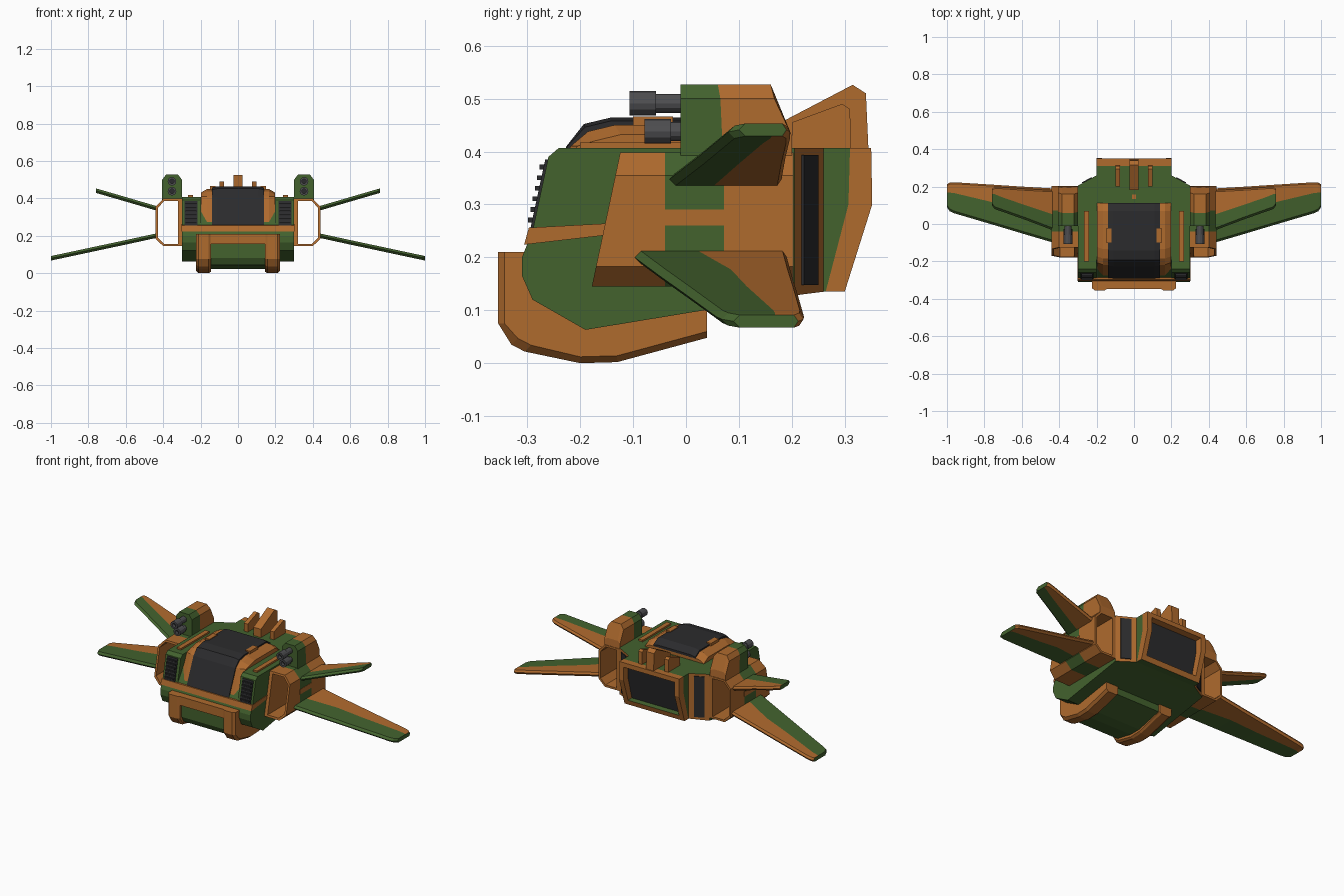
import bpy, bmesh, math

if "Cube" in bpy.data.objects:
    bpy.data.objects.remove(bpy.data.objects["Cube"])

def material(name, c):
    m = bpy.data.materials.new(name)
    m.diffuse_color = (*c, 1)
    m.use_nodes = True
    m.node_tree.nodes["Principled BSDF"].inputs["Base Color"].default_value = m.diffuse_color
    return m

GREEN, ORANGE, DARK, GUN = range(4)
MATS = [material("camo green", (.056, .122, .027)), material("camo orange", (.43, .145, .027)),
        material("dark glass", (.024, .024, .026)), material("gun metal", (.075, .075, .08))]

def loft(name, secs, colour, closed=False, caps=(GREEN, GREEN), rule=None):
    """Skin equal-length point sections; colour is an index or f(span, edge)."""
    bm = bmesh.new()
    rows = [[bm.verts.new(p) for p in s] for s in secs]
    n, k = len(secs[0]), len(secs)
    for i in range(k if closed else k - 1):
        a, b = rows[i], rows[(i + 1) % k]
        for j in range(n):
            f = bm.faces.new((a[j], a[(j + 1) % n], b[(j + 1) % n], b[j]))
            f.material_index = colour(i, j) if callable(colour) else colour
    if not closed:
        for r, c in ((rows[0], caps[0]), (rows[-1], caps[1])):
            bm.faces.new(r).material_index = c
    bmesh.ops.recalc_face_normals(bm, faces=bm.faces)
    if rule:
        bm.normal_update()
        for f in bm.faces:
            c = rule(f)
            if c is not None:
                f.material_index = c
    me = bpy.data.meshes.new(name)
    bm.to_mesh(me)
    bm.free()
    for m in MATS:
        me.materials.append(m)
    o = bpy.data.objects.new(name, me)
    bpy.context.collection.objects.link(o)
    return o

def prism(name, prof, x0, x1, c):
    """Extrude a (y, z) side profile between two x values."""
    return loft(name, [[(x, y, z) for y, z in prof] for x in (x0, x1)], c, caps=(c, c))

def box(name, x0, x1, y0, y1, z0, z1, c):
    return prism(name, [(y0, z0), (y1, z0), (y1, z1), (y0, z1)], x0, x1, c)

# Hull: low centre between two full-height cheeks
belly = [(-.29, .25), (-.31, .2), (-.31, .165), (-.29, .12), (-.19, .063), (.205, .128), (.205, .407)]
prism("centre_hull", belly + [(-.19, .407)], -.2, .2, GREEN)
for s in (-1, 1):
    prism("cheek", belly + [(-.24, .407), (-.26, .39)], s * .2, s * .3, GREEN)
prism("belt", [(-.306, .224), (-.297, .256), (-.15, .264), (-.15, .242)], -.303, .303, ORANGE)

# Tail with angled shoulders and recessed dark rear panel
def tail_section(w, zb, zt, yb, ym, yt):
    return [(-w, yb, zb), (w, yb, zb), (w, ym, .3), (w, yt, zt), (-w, yt, zt), (-w, ym, .3)]

tail = [tail_section(.3, .128, .407, .205, .205, .205),
        tail_section(.2, .135, .407, .26, .26, .26),
        tail_section(.2, .135, .407, .264, .307, .31),
        tail_section(.2, .135, .407, .3, .352, .35),
        tail_section(.17, .165, .38, .309, .352, .3505),
        tail_section(.165, .17, .375, .28, .315, .315)]
loft("tail", tail, lambda i, j: GREEN if i == 1 else ORANGE, caps=(GREEN, DARK),
     rule=lambda f: GREEN if abs(f.normal.z) > .9 and f.calc_center_median().y < .3 else None)

# Canopy: orange frame stepped in towards the dark glass
def canopy_section(x, h, y0):
    return [(x, y, z) for y, z in [(-.285 + y0, .25), (-.218 + y0, .41), (-.185 + y0, h - .012),
                                   (-.135 + y0, h), (.07, h), (.112, h - .025), (.112, .39), (-.18, .25)]]
loft("canopy_frame", [canopy_section(*a) for a in
     ((-.197, .432, .012), (-.165, .45, 0), (.165, .45, 0), (.197, .432, .012))], ORANGE, caps=(ORANGE, ORANGE))
loft("canopy_glass", [canopy_section(*a) for a in
     ((-.14, .458, -.006), (-.11, .464, -.008), (.11, .464, -.008), (.14, .458, -.006))], DARK, caps=(DARK, DARK))

# Keel drum with orange skids and crossbar
prism("keel_drum", [(-.33, .17), (-.33, .08), (-.31, .045), (-.2, .022), (-.13, .022), (.03, .06),
                    (.03, .11), (-.28, .17)], -.15, .15, GREEN)
box("keel_crossbar", -.15, .15, -.348, -.29, .157, .21, ORANGE)
skid = [(-.355, .21), (-.355, .075), (-.33, .035), (-.305, .022), (-.2, 0), (-.13, .002),
        (.04, .048), (.04, .11), (-.19, .11), (-.28, .21)]

def skid_section(x, d):
    return [(x, y + (d if y < -.3 else 0), z + (d if z < .05 else 0)) for y, z in skid]

# Tail fins
prism("centre_fin", [(.183, .40), (.183, .457), (.315, .526), (.34, .51), (.345, .40)], -.025, .025, ORANGE)
box("deck_stud", -.012, .012, .133, .157, .40, .414, ORANGE)

# Wing section chordwise: leading edge, camo border, trailing edge
def wing(name, stations, s):
    secs = []
    for x, z, le, b, te in stations:
        t = .012
        secs.append([(s * x, y, z + d) for y, d in
                     ((le, 0), (le + .012, t), (b, t), (te - .008, t), (te, 0), (te - .008, -t), (b, -t), (le + .012, -t))])
    loft(name, secs, lambda i, j: ORANGE if 2 <= j <= 5 else GREEN)

def barrel(name, x, z, y0, s):
    """Stepped gun barrel running back along y with a hollow muzzle."""
    steps = [(y0 + .02, .012), (y0, .012), (y0, .023), (y0 + .05, .023), (y0 + .05, .018), (.0, .018)]
    loft(name, [[(s * x + r * math.cos(k * math.tau / 12), y, z + r * math.sin(k * math.tau / 12))
                 for k in range(12)] for y, r in steps], GUN, caps=(DARK, GUN))

for s in (-1, 1):
    loft("skid", [skid_section(s * x, d) for x, d in ((.145, .008), (.157, 0), (.21, 0), (.225, .012))],
         ORANGE, caps=(ORANGE, ORANGE))
    prism("side_fin", [(.2, .40), (.2, .455), (.295, .49), (.31, .48), (.312, .40)], s * .075, s * .1, ORANGE)
    # Canopy latch plate and cheek rail
    box("canopy_latch", s * .12, s * .15, -.1, -.025, .445, .466, ORANGE)
    box("cheek_rail", s * .24, s * .268, -.2, .07, .40, .417, ORANGE)
    # Front grille: dark plate with slats
    prism("grille", [(-.294, .255), (-.266, .385), (-.255, .385), (-.28, .255)], s * .217, s * .287, DARK)
    for k in range(6):
        z = .266 + k * .02
        y = -.294 + (z - .255) * .215
        box("grille_slat", s * .222, s * .282, y - .007, y + .005, z, z + .009, DARK)
    # Dark slot on the angled tail shoulder
    ends = [(.3 - .1 * t, .205 + .055 * t) for t in (.24, .74)]
    nx, ny = .48 * .005, .88 * .005
    loft("shoulder_slot", [[(s * (x + nx * d), y + ny * d, z) for (x, y), d in
         ((ends[0], -1), (ends[1], -1), (ends[1], 1), (ends[0], 1))] for z in (.148, .393)], DARK, caps=(DARK, DARK))

    # Open-ended nacelle tube with a raked mouth
    outer = [(.295, .145), (.40, .145), (.44, .183), (.44, .355), (.40, .398), (.295, .398)]
    inner = [(.32, .157), (.395, .157), (.428, .19), (.428, .349), (.395, .386), (.32, .386)]
    rake = lambda z: -.178 + (z - .145) * .212
    ring = [[(s * x, rake(z), z) for x, z in outer]]
    ring += [[(s * x, y, z) for x, z in outer] for y in (-.04, .072, .203)]
    ring += [[(s * x, .203, z) for x, z in inner], [(s * x, rake(z), z) for x, z in inner]]
    loft("nacelle", ring, lambda i, j: GREEN if i == 1 else ORANGE, closed=True)
    box("nacelle_patch", s * .435, s * .442, -.042, .074, .26, .29, ORANGE)

    # Gun pod: green front, orange sloping rear
    def pod_section(yb, ys, yt, zs, zt):
        return [(s * x, y, z) for x, y, z in ((.3, yb, .39), (.405, yb, .39), (.405, ys, zs),
                                              (.385, yt, zt), (.32, yt, zt), (.3, ys, zs))]
    loft("gun_pod", [pod_section(-.01, -.01, -.01, .5, .527), pod_section(.07, .065, .06, .5, .527),
                     pod_section(.18, .167, .16, .5, .527), pod_section(.2, .2, .195, .43, .44)],
         lambda i, j: GREEN if i == 0 else ORANGE, caps=(GREEN, ORANGE))
    barrel("upper_barrel", .353, .491, -.107, s)
    barrel("lower_barrel", .353, .438, -.078, s)

    # Wings
    wing("lower_wing", [(.43, .202, -.1, .02, .19), (.6, .165, -.05, .085, .2), (.75, .133, -.005, .115, .21),
                        (.96, .088, .057, .165, .223), (.985, .083, .068, .168, .222), (1.0, .079, .09, .168, .212)], s)
    wing("upper_wing", [(.43, .345, -.035, .05, .18), (.58, .389, .022, .1, .188), (.71, .427, .068, .145, .197),
                        (.745, .437, .08, .16, .197), (.76, .441, .1, .162, .19)], s)
